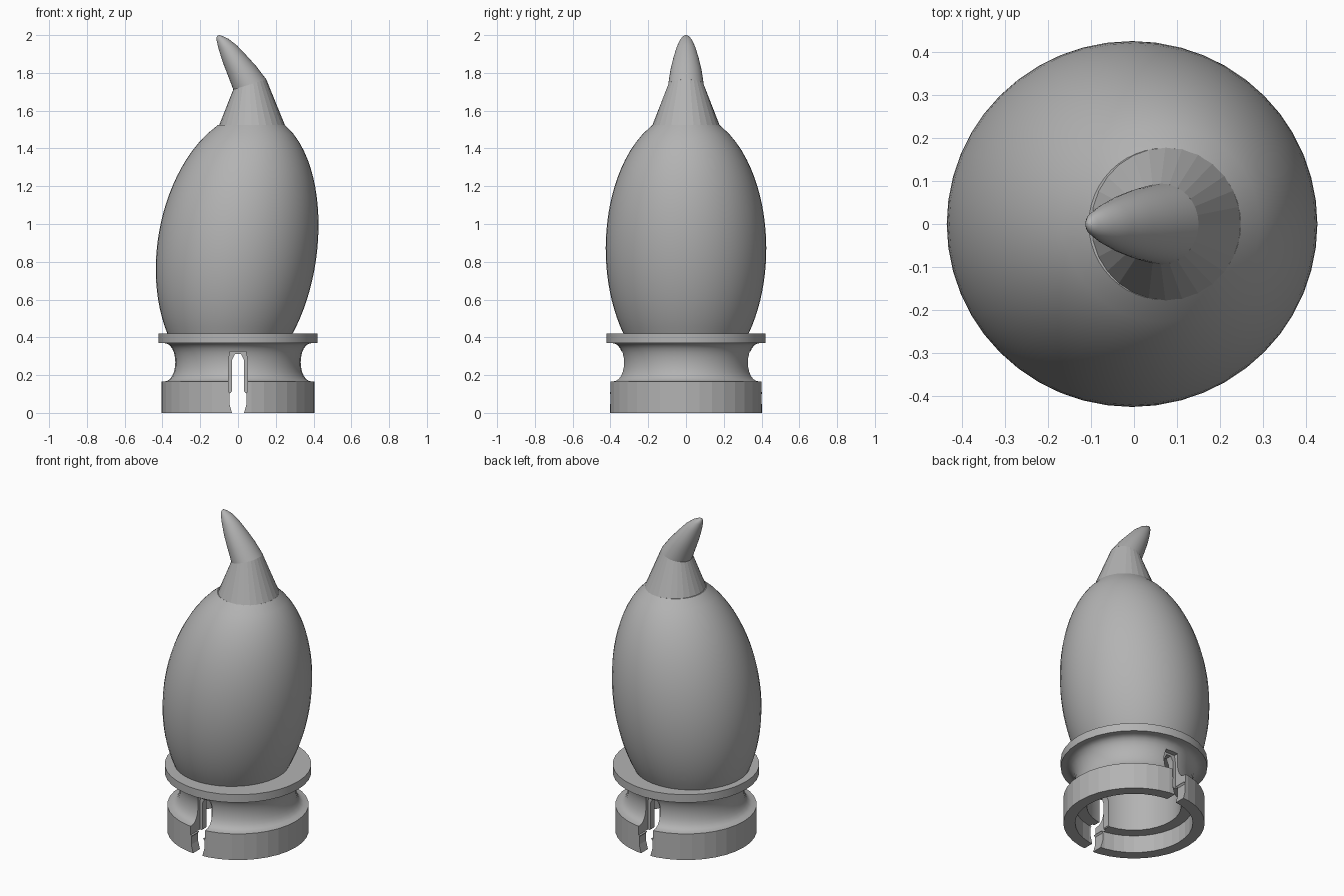
import bpy, bmesh
from math import sin, cos, pi, sqrt, radians

cube = bpy.data.objects.get("Cube")
if cube:
    bpy.data.objects.remove(cube, do_unlink=True)

GREY = (0.45, 0.45, 0.45, 1)
mat = bpy.data.materials.new("plain grey")
mat.use_nodes = True
mat.diffuse_color = GREY
mat.node_tree.nodes["Principled BSDF"].inputs["Base Color"].default_value = GREY


def add_object(name, bm):
    bmesh.ops.recalc_face_normals(bm, faces=bm.faces)
    mesh = bpy.data.meshes.new(name)
    bm.to_mesh(mesh)
    bm.free()
    obj = bpy.data.objects.new(name, mesh)
    bpy.context.collection.objects.link(obj)
    mesh.materials.append(mat)
    return obj


def smooth(obj, angle=30):
    bpy.ops.object.select_all(action='DESELECT')
    obj.select_set(True)
    bpy.context.view_layer.objects.active = obj
    bpy.ops.object.shade_smooth_by_angle(angle=radians(angle))


def loft(name, rings, sides):
    """Join tilted elliptical rings given as (left x, left z, right x, right z, half depth)."""
    bm = bmesh.new()
    loops = []
    for xl, zl, xr, zr, hy in rings:
        loop = []
        for i in range(sides):
            a = 2 * pi * i / sides
            t = (1 + cos(a)) / 2
            loop.append(bm.verts.new((xl + (xr - xl) * t, hy * sin(a), zl + (zr - zl) * t)))
        loops.append(loop)
    for low, high in zip(loops, loops[1:]):
        for i in range(sides):
            j = (i + 1) % sides
            bm.faces.new((low[i], low[j], high[j], high[i]))
    bm.faces.new(loops[0][::-1])
    bm.faces.new(loops[-1])
    return add_object(name, bm)


def lathe(name, profile, sides):
    """Spin a closed (radius, height) profile round the z axis."""
    bm = bmesh.new()
    verts = [bm.verts.new((r, 0, z)) for r, z in profile]
    edges = [bm.edges.new((a, b)) for a, b in zip(verts, verts[1:])]
    bmesh.ops.spin(bm, geom=verts + edges, cent=(0, 0, 0), axis=(0, 0, 1),
                   angle=2 * pi, steps=sides, use_duplicate=False)
    bmesh.ops.remove_doubles(bm, verts=bm.verts, dist=0.0005)
    return add_object(name, bm)


def prism(name, outline, y0, y1):
    """Extrude an (x, z) outline along y."""
    bm = bmesh.new()
    face = bm.faces.new([bm.verts.new((x, y0, z)) for x, z in outline])
    new = bmesh.ops.extrude_face_region(bm, geom=[face])["geom"]
    bmesh.ops.translate(bm, vec=(0, y1 - y0, 0),
                        verts=[v for v in new if isinstance(v, bmesh.types.BMVert)])
    return add_object(name, bm)


def cut(obj, cutter):
    mod = obj.modifiers.new("cut", 'BOOLEAN')
    mod.operation = 'DIFFERENCE'
    mod.solver = 'EXACT'
    mod.object = cutter
    bpy.context.view_layer.objects.active = obj
    bpy.ops.object.modifier_apply(modifier=mod.name)
    bpy.data.objects.remove(cutter, do_unlink=True)


def mirrored(half):
    return half + [(-x, z) for x, z in reversed(half)]


# Leaning egg-shaped body
rings = []
for i in range(25):
    z = 0.41 + (1.525 - 0.41) * i / 24
    r = 0.425 * sqrt(1 - ((z - 0.87) / 0.72) ** 2)
    lean = 0.1 * (z - 0.92) + 0.03 * (z - 0.92) ** 2
    rings.append((lean - r, z, lean + r, z, r))
smooth(loft("body", rings, 48))

# Faceted collar between body and tip
loft("collar", [(-0.105, 1.51, 0.252, 1.515, 0.182),
                (-0.025, 1.712, 0.15, 1.765, 0.094)], 28)

# Bent pointed tip
tip = loft("tip", [(-0.025, 1.712, 0.15, 1.765, 0.094),
                   (-0.055, 1.79, 0.097, 1.835, 0.083),
                   (-0.082, 1.86, 0.045, 1.892, 0.068),
                   (-0.102, 1.925, -0.005, 1.945, 0.05),
                   (-0.113, 1.97, -0.05, 1.98, 0.032),
                   (-0.113, 1.99, -0.082, 1.995, 0.017),
                   (-0.107, 1.999, -0.097, 2.0, 0.005)], 32)
smooth(tip, 50)

# Hollow base: band, waisted neck, flange and stepped bore
neck = [(0.40 - 0.068 * sin(pi * i / 12) ** 0.8, 0.268 - 0.103 * cos(pi * i / 12))
        for i in range(1, 12)]
base = lathe("base", [(0, 0.42), (0.42, 0.42), (0.42, 0.37), (0.395, 0.37)] + neck[::-1] +
             [(0.405, 0.165), (0.405, 0), (0.337, 0), (0.337, 0.11),
              (0.27, 0.11), (0.27, 0.39), (0, 0.39)], 36)

# Keyed slots through the front and back walls
inner = mirrored([(0.032, -0.1), (0.032, 0), (0.046, 0.05), (0.046, 0.1), (0.032, 0.115),
                  (0.032, 0.28), (0.015, 0.312)])
outer = mirrored([(0.05, 0.11), (0.05, 0.28), (0.042, 0.325)])
cut(base, prism("slot_cutter", inner, -0.6, 0.6))
for side in (-1, 1):
    cut(base, prism("slot_cutter", outer, side * 0.31, side * 0.6))
smooth(base)
for face in base.data.polygons:
    if face.center.z < 0.164:
        face.use_smooth = False
